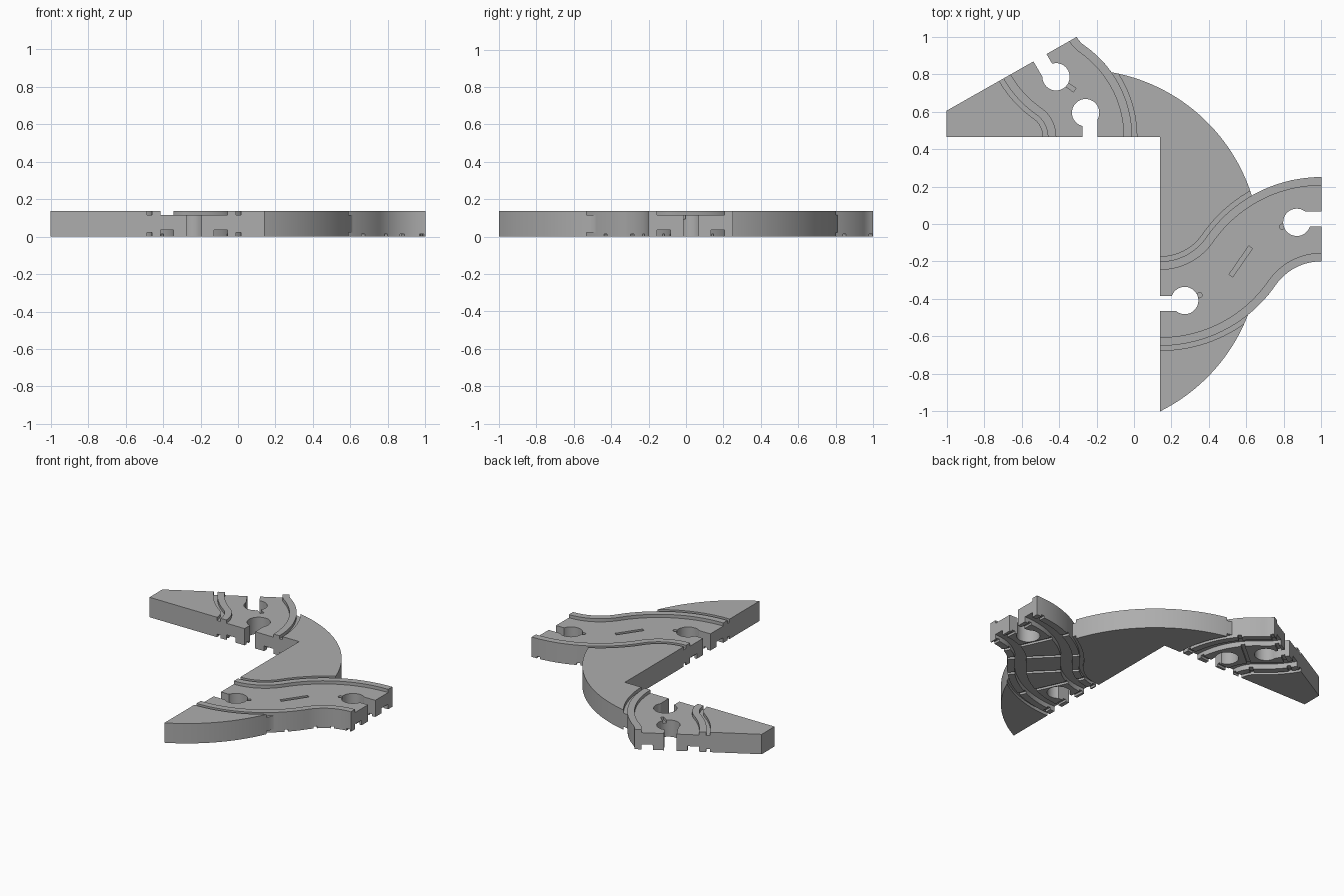
import bpy, bmesh
from math import sin, cos, radians, pi, atan2, hypot

cube = bpy.data.objects.get("Cube")
if cube:
    bpy.data.objects.remove(cube, do_unlink=True)

TOP, ROAD = 0.137, 0.115           # full height, recessed road height
ROAD_HALF, RIM_HALF, GAP_HALF = 0.18, 0.225, 0.25

grey = bpy.data.materials.new("plain grey")
grey.use_nodes = True
colour = (0.42, 0.42, 0.42, 1)
grey.diffuse_color = colour
grey.node_tree.nodes["Principled BSDF"].inputs["Base Color"].default_value = colour

# Each track: start point, heading in degrees, arcs as (radius, turn)
s_track = ((0.14, -0.425), 0, [(0.523, 55.3), (0.523, -55.3)])
short_track = ((-0.235, 0.465), 90, [(0.37, 55), (0.37, -25)])


def length(track):
    return sum(r * radians(abs(turn)) for r, turn in track[2])


def sample(track, s):
    """Point and heading at distance s; straight beyond both ends."""
    (x, y), h = track[0], radians(track[1])
    if s > 0:
        for r, turn in track[2]:
            part = min(s, r * radians(abs(turn)))
            side = 1 if turn > 0 else -1
            new = h + side * part / r
            x += side * r * (sin(new) - sin(h))
            y -= side * r * (cos(new) - cos(h))
            h = new
            s -= part
    return x + s * cos(h), y + s * sin(h), h


def edge(track, offset, extend=0.0, steps=48):
    """Polyline parallel to the track; positive offset is to its right."""
    pts = []
    for i in range(steps + 1):
        s = -extend + (length(track) + 2 * extend) * i / steps
        x, y, h = sample(track, s)
        pts.append((x + offset * sin(h), y - offset * cos(h)))
    return pts


def prism(name, outline, z0, z1):
    bm = bmesh.new()
    face = bm.faces.new([bm.verts.new((x, y, z0)) for x, y in outline])
    out = bmesh.ops.extrude_face_region(bm, geom=[face])
    for v in out["geom"]:
        if isinstance(v, bmesh.types.BMVert):
            v.co.z = z1
    bmesh.ops.recalc_face_normals(bm, faces=bm.faces)
    mesh = bpy.data.meshes.new(name)
    bm.to_mesh(mesh)
    bm.free()
    mesh.materials.append(grey)
    obj = bpy.data.objects.new(name, mesh)
    bpy.context.collection.objects.link(obj)
    return obj


def ribbon(name, track, a, b, z0, z1, extend=0.03):
    return prism(name, edge(track, a, extend) + edge(track, b, extend)[::-1], z0, z1)


def bar(x, y, h, along, across):
    """Rectangle outline turned to heading h."""
    return [(x + u * along / 2 * cos(h) - v * across / 2 * sin(h),
             y + u * along / 2 * sin(h) + v * across / 2 * cos(h))
            for u, v in ((-1, -1), (1, -1), (1, 1), (-1, 1))]


def disc(x, y, r, n=40):
    return [(x + r * cos(2 * pi * i / n), y + r * sin(2 * pi * i / n)) for i in range(n)]


# Crescent base with its curved back and slanted far end
cx, cy = -0.29, -0.137
first, last = (0.14, -1.0), (-0.12, 0.81)
a0, a1 = (atan2(y - cy, x - cx) for x, y in (first, last))
r0, r1 = (hypot(x - cx, y - cy) for x, y in (first, last))
arc = []
for i in range(65):
    t = i / 64
    a, r = a0 + (a1 - a0) * t, r0 + (r1 - r0) * t
    arc.append((cx + r * cos(a), cy + r * sin(a)))
shoulder = [p for p in edge(short_track, RIM_HALF) if p[1] > 0.815]
base = prism("track_base", [(0.14, 0.465)] + arc + shoulder + [(-1, 0.605), (-1, 0.465)], 0, TOP)

# Winding track joins the base and sticks out past it
tools = [(ribbon("winding_track", s_track, -RIM_HALF, RIM_HALF, 0, TOP, 0), 'UNION')]


def cut(obj):
    tools.append((obj, 'DIFFERENCE'))


for track, ties in ((s_track, 6), (short_track, 3)):
    total = length(track)
    # Recessed road, rim clearances and wheel grooves underneath
    cut(ribbon("road_cut", track, -ROAD_HALF, ROAD_HALF, ROAD, 0.2))
    for side in (-1, 1):
        cut(ribbon("clearance_top", track, side * RIM_HALF, side * GAP_HALF, ROAD, 0.2))
        cut(ribbon("clearance_under", track, side * RIM_HALF, side * GAP_HALF, -0.1, 0.021))
        cut(ribbon("wheel_groove", track, side * 0.108, side * ROAD_HALF, -0.1, 0.035))
    # Cross grooves underneath
    for i in range(ties):
        x, y, h = sample(track, 0.035 + (total - 0.07) * i / (ties - 1))
        cut(prism("tie_groove", bar(x, y, h, 0.024, 2 * RIM_HALF + 0.02), -0.1, 0.014))
    # Connector sockets: round hole with a slot to the end
    for end, inward in ((0, 1), (total, -1)):
        x, y, h = sample(track, end + inward * 0.132)
        cut(prism("socket_hole", disc(x, y, 0.073), -0.1, 0.3))
        x, y, h = sample(track, end + inward * 0.03)
        sx, sy, h = sample(track, end)
        sx, sy = sx + inward * 0.03 * cos(h), sy + inward * 0.03 * sin(h)
        cut(prism("socket_slot", bar(sx, sy, h, 0.14, 0.08), -0.1, 0.3))
    # Shallow slit where the curve changes direction
    r, turn = track[2][0]
    x, y, h = sample(track, r * radians(turn))
    cut(prism("slit_cut", bar(x, y, h, 0.185, 0.024), ROAD - 0.02, 0.2))

# Small round keys beside the winding track's sockets
for x, y in ((0.79, -0.015), (0.35, -0.38)):
    cut(prism("key_cut", disc(x, y, 0.014, 16), ROAD - 0.02, 0.2))

# Apply all the joins and cuts
for obj, operation in tools:
    mod = base.modifiers.new(obj.name, 'BOOLEAN')
    mod.operation = operation
    mod.solver = 'EXACT'
    mod.object = obj
bpy.context.view_layer.update()
result = bpy.data.meshes.new_from_object(base.evaluated_get(bpy.context.evaluated_depsgraph_get()))
base.modifiers.clear()
base.data = result
for obj, operation in tools:
    bpy.data.objects.remove(obj, do_unlink=True)

bpy.ops.object.select_all(action='DESELECT')
base.select_set(True)
bpy.context.view_layer.objects.active = base
bpy.ops.object.shade_smooth_by_angle(angle=radians(30))
